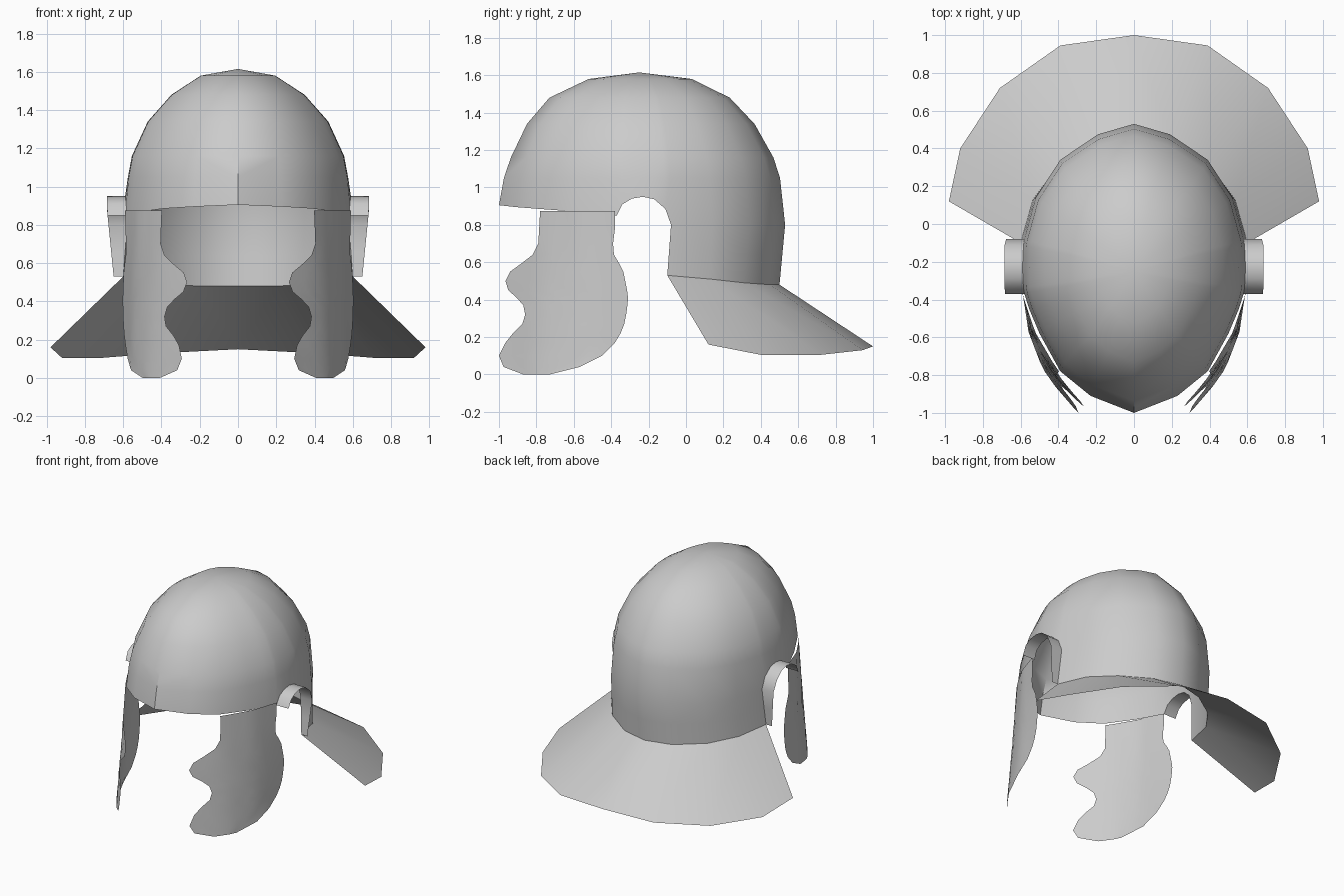
import bpy, bmesh, math

if "Cube" in bpy.data.objects:
    bpy.data.objects.remove(bpy.data.objects["Cube"])


def lerp_table(table, t):
    """Piecewise linear lookup in a list of (key, value) pairs."""
    for (a, u), (b, v) in zip(table, table[1:]):
        if t <= b:
            return u + (v - u) * max(0, (t - a) / (b - a))
    return table[-1][1]


def skin(bm, rows):
    """Quad strip surface through rows of equal length."""
    grid = [[bm.verts.new(p) for p in r] for r in rows]
    for r, s in zip(grid, grid[1:]):
        for i in range(len(r) - 1):
            bm.faces.new((r[i], r[i + 1], s[i + 1], s[i]))


def make_part(name, surfaces, angle=40):
    """Build the +x half from surfaces, then mirror it across x = 0."""
    bm = bmesh.new()
    for rows in surfaces:
        skin(bm, rows)
    bmesh.ops.remove_doubles(bm, verts=bm.verts, dist=0.0005)
    bmesh.ops.recalc_face_normals(bm, faces=bm.faces)
    mesh = bpy.data.meshes.new(name)
    bm.to_mesh(mesh)
    bm.free()
    ob = bpy.data.objects.new(name, mesh)
    bpy.context.collection.objects.link(ob)
    mod = ob.modifiers.new("Mirror", 'MIRROR')
    mod.use_clip = True
    bpy.ops.object.select_all(action='DESELECT')
    ob.select_set(True)
    bpy.context.view_layer.objects.active = ob
    bpy.ops.object.modifier_apply(modifier=mod.name)
    bpy.ops.object.shade_smooth_by_angle(angle=math.radians(angle))
    return ob


# Lower edge of the bowl, front to back: brim, ear arch, rear
brim = [(0, -1, .905), (.23, -.91, .895), (.39, -.78, .885),
        (.5, -.58, .87), (.555, -.45, .86)]
arch = [(.58, -.37, .85), (.585, -.34, .91), (.588, -.29, .94), (.59, -.23, .95),
        (.588, -.17, .937), (.585, -.11, .885), (.58, -.08, .8)]
rear = [(.52, .14, .8), (.39, .34, .8), (.19, .475, .8), (0, .53, .8)]
edge = brim + arch + rear

# Bowl rings: height, then side, front and back scale
CY = -.25
levels = [(1.05, .975, .965, .965), (1.16, .94, .915, .92), (1.34, .80, .80, .79),
          (1.48, .59, .64, .62), (1.58, .33, .36, .36), (1.615, 0, 0, 0)]
bowl = [edge]
for z, sx, sf, sb in levels:
    bowl.append([(x * sx, CY + (y - CY) * (sf if y < CY else sb), z) for x, y, _ in edge])

# Rear wall from ear to ear, below the bowl
neck_line = [(.6, -.1, .53), (.535, .13, .51), (.4, .31, .49), (.2, .45, .48), (0, .5, .48)]
top_line = [arch[-1]] + rear
mid_line = [tuple(a * .5 + b * .5 for a, b in zip(p, q)) for p, q in zip(top_line, neck_line)]
make_part("helmet_bowl", [bowl, [top_line, mid_line, neck_line]])

# Flared neck guard
flare = [(.98, .12, .16), (.92, .4, .105), (.71, .72, .105), (.39, .945, .13), (0, 1, .15)]
make_part("neck_guard", [[neck_line, flare]])

# Ear flange standing out around the arch
inner = arch + [(.59, -.09, .66), (.6, -.1, .53)]
outer = [(.65 + .035 * min(1, (z - .53) / .35), y, z) for x, y, z in inner]
make_part("ear_flange", [[inner, outer]], 50)

# Cheek guard: height, front edge y, rear edge y
cheek_rows = [(.875, -.78, -.38), (.78, -.785, -.38), (.7, -.79, -.39), (.64, -.82, -.385),
              (.59, -.885, -.355), (.55, -.94, -.335), (.5, -.965, -.325), (.45, -.95, -.315),
              (.41, -.905, -.31), (.37, -.87, -.313), (.32, -.86, -.32), (.27, -.875, -.33),
              (.22, -.925, -.35), (.17, -.965, -.38), (.1, -1.0, -.45), (.04, -.975, -.57),
              (0, -.87, -.73)]
bend = [(-1, .24), (-.96, .27), (-.86, .365), (-.78, .43), (-.73, .46),
        (-.57, .54), (-.38, .588), (-.3, .605)]
N = 8
cheek = []
for z, yf, yb in cheek_rows:
    row = []
    for i in range(N + 1):
        y = yf + (yb - yf) * i / N
        x = lerp_table(bend, y) + .13 * (.5 - z) * max(0, -y - .38) / .6
        row.append((x, y, z))
    cheek.append(row)
make_part("cheek_guard", [cheek])
